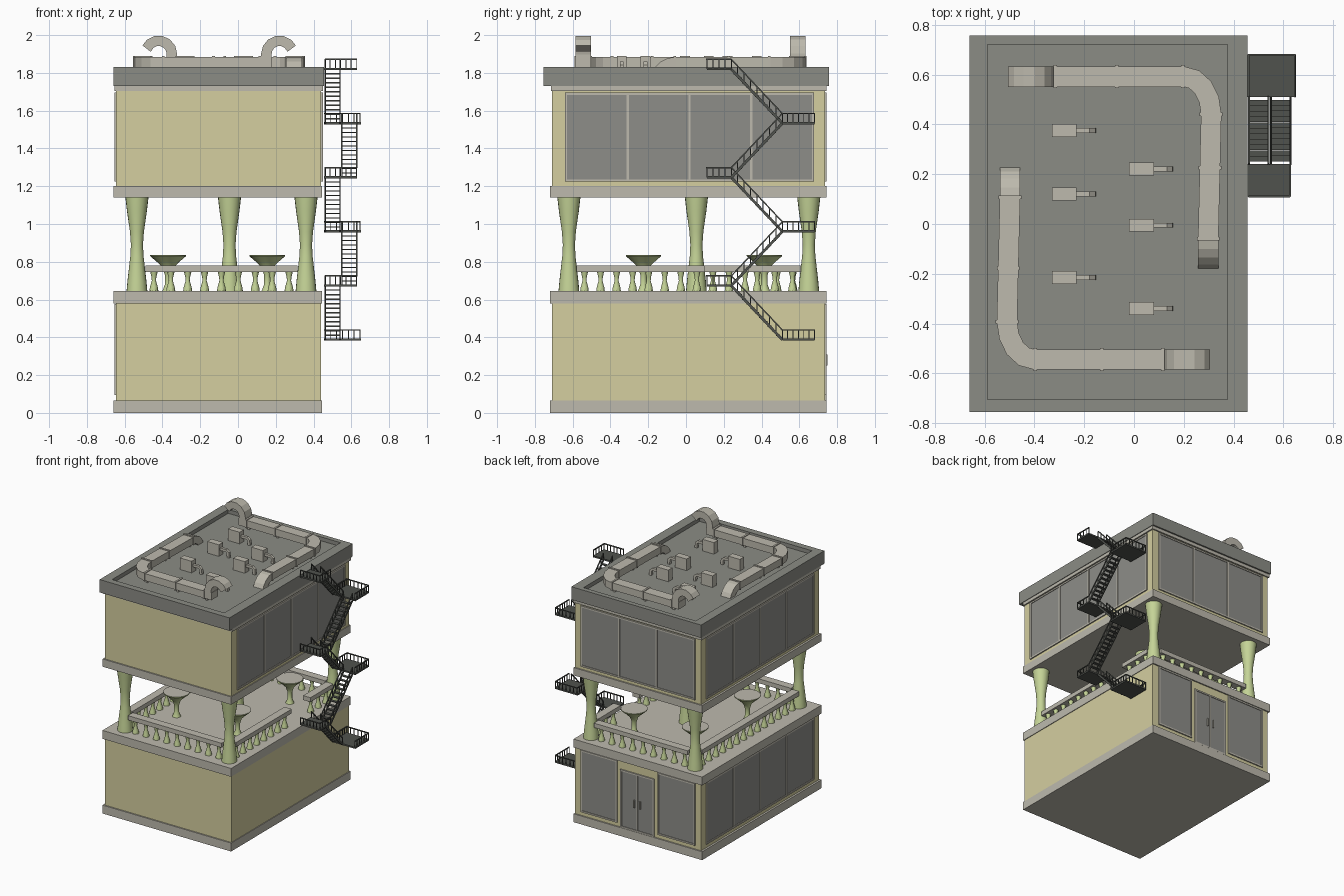
import bpy, bmesh
from math import sin, cos, pi, radians
from mathutils import Vector, Matrix

old = bpy.data.objects.get("Cube")
if old:
    bpy.data.objects.remove(old, do_unlink=True)

X, Y, Z = Vector((1, 0, 0)), Vector((0, 1, 0)), Vector((0, 0, 1))


def material(name, r, g, b):
    m = bpy.data.materials.new(name)
    m.use_nodes = True
    m.diffuse_color = (r, g, b, 1)
    m.node_tree.nodes["Principled BSDF"].inputs["Base Color"].default_value = (r, g, b, 1)
    return m


WALL = material("yellow_plaster", 0.66, 0.62, 0.35)
STONE = material("pale_concrete", 0.51, 0.49, 0.42)
ROOF = material("dark_roofing", 0.26, 0.265, 0.235)
GLASS = material("grey_glass", 0.27, 0.27, 0.25)
GREEN = material("pale_green", 0.56, 0.66, 0.31)
IRON = material("dark_iron", 0.08, 0.085, 0.075)


def finish(name, bm, *mats, smooth=False):
    bmesh.ops.recalc_face_normals(bm, faces=bm.faces)
    me = bpy.data.meshes.new(name)
    bm.to_mesh(me)
    bm.free()
    for m in mats:
        me.materials.append(m)
    ob = bpy.data.objects.new(name, me)
    bpy.context.scene.collection.objects.link(ob)
    if smooth:
        bpy.ops.object.select_all(action='DESELECT')
        bpy.context.view_layer.objects.active = ob
        ob.select_set(True)
        bpy.ops.object.shade_smooth_by_angle(angle=radians(35))
    return ob


def add_box(bm, x0, x1, y0, y1, z0, z1):
    mid = Vector((x0 + x1, y0 + y1, z0 + z1)) / 2
    size = Matrix.Diagonal((x1 - x0, y1 - y0, z1 - z0, 1))
    bmesh.ops.create_cube(bm, size=1, matrix=Matrix.Translation(mid) @ size)


def box(name, mat, *bounds):
    bm = bmesh.new()
    add_box(bm, *bounds)
    return finish(name, bm, mat)


def bridge(bm, rings):
    for a, b in zip(rings, rings[1:]):
        for i in range(len(a)):
            j = (i + 1) % len(a)
            bm.faces.new((a[i], a[j], b[j], b[i]))
    bm.faces.new(rings[0][::-1])
    bm.faces.new(rings[-1])


def sweep(bm, pts, n, w, h):
    """Rectangular section along a planar path; n is the plane normal."""
    pts = [Vector(p) for p in pts]
    rings = []
    for i, p in enumerate(pts):
        t = (pts[min(i + 1, len(pts) - 1)] - pts[max(i - 1, 0)]).normalized()
        u, v = n * w / 2, t.cross(n) * h / 2
        rings.append([bm.verts.new(p + q) for q in (u + v, u - v, -u - v, v - u)])
    bridge(bm, rings)


def lathe(bm, profile, x, y, segs):
    rings = [[bm.verts.new((x + r * cos(2 * pi * i / segs), y + r * sin(2 * pi * i / segs), z))
              for i in range(segs)] for r, z in profile]
    bridge(bm, rings)


# Main masses
box("base_slab", STONE, -.66, .445, -.72, .745, 0, .065)
box("lower_walls", WALL, -.645, .44, -.71, .735, .065, .585)
box("terrace_slab", STONE, -.66, .445, -.72, .745, .58, .645)
box("upper_floor_slab", STONE, -.66, .445, -.72, .745, 1.14, 1.2)
box("upper_walls", WALL, -.645, .44, -.71, .735, 1.2, 1.71)
box("eaves_trim", STONE, -.655, .45, -.715, .745, 1.705, 1.735)

# Roof with raised rim
bm = bmesh.new()
add_box(bm, -.66, .455, -.755, .757, 1.73, 1.8)
for x0, x1 in ((-.66, -.588), (.376, .455)):
    add_box(bm, x0, x1, -.755, .757, 1.8, 1.83)
for y0, y1 in ((-.755, -.705), (.72, .757)):
    add_box(bm, -.588, .376, y0, y1, 1.8, 1.83)
finish("roof", bm, ROOF)


# Windows: panes and frames laid on a wall plane
def window(name, axis, face, out, a0, a1, z0, z1, panes):
    glass, frame = bmesh.new(), bmesh.new()

    def put(bm, u0, u1, w0, w1, depth):
        d0, d1 = sorted((face, face + out * depth))
        if axis == 'x':
            add_box(bm, d0, d1, u0, u1, w0, w1)
        else:
            add_box(bm, u0, u1, d0, d1, w0, w1)

    f = .006
    put(glass, a0, a1, z0, z1, .004)
    for i in range(panes + 1):
        c = a0 + (a1 - a0) * i / panes
        put(frame, c - f, c + f, z0, z1, .009)
    for z in (z0, z1):
        put(frame, a0 - f, a1 + f, z - f, z + f, .009)
    finish(name + "_glass", glass, GLASS)
    finish(name + "_frame", frame, STONE)


LOW, HIGH = (.1, .57), (1.23, 1.69)
window("upper_left_windows", 'x', .44, 1, -.635, .672, *HIGH, 4)
window("upper_right_windows", 'x', -.645, -1, -.635, .672, *HIGH, 4)
window("lower_right_windows", 'x', -.645, -1, -.635, .672, *LOW, 4)
window("upper_back_windows", 'y', .735, 1, -.59, .38, *HIGH, 3)
window("lower_back_window_a", 'y', .735, 1, .08, .38, *LOW, 1)
window("lower_back_window_b", 'y', .735, 1, -.59, -.28, *LOW, 1)
window("back_door", 'y', .735, 1, -.24, .04, .072, .51, 2)
bm = bmesh.new()
for x in (-.125, -.075):
    add_box(bm, x - .004, x + .004, .739, .75, .25, .31)
finish("door_handles", bm, STONE)

# Columns, four corners and one in the middle
bm = bmesh.new()
column = [(.055, .645), (.05, .7), (.035, .83), (.032, .89), (.037, .96), (.053, 1.07), (.061, 1.14)]
for x, y in ((-.535, -.62), (.36, -.62), (-.535, .65), (.36, .65), (-.045, .055)):
    lathe(bm, column, x, y, 20)
finish("columns", bm, GREEN, smooth=True)

# Balustrade
rails, posts = bmesh.new(), bmesh.new()
baluster = [(.024, .645), (.021, .665), (.011, .7), (.013, .72), (.02, .748)]
runs = [((-.49, -.62), (.315, -.62)), ((-.49, .65), (.315, .65)), ((-.535, -.58), (-.535, .61)),
        ((.36, -.58), (.36, .1)), ((.36, .33), (.36, .61))]
for a, b in runs:
    a, b = Vector((*a, .762)), Vector((*b, .762))
    sweep(rails, (a, b), Z, .034, .062)
    n = max(2, round((b - a).length / .085))
    for i in range(n):
        p = a.lerp(b, (i + .5) / n)
        lathe(posts, baluster, p.x, p.y, 10)
finish("balustrade_rails", rails, STONE)
finish("balusters", posts, GREEN, smooth=True)

# Flared terrace tables
bm = bmesh.new()
table = [(.03, .645), (.017, .68), (.017, .73), (.03, .77), (.06, .8), (.095, .83), (.095, .836)]
for x in (-.37, .155):
    for y in (-.225, .415):
        lathe(bm, table, x, y, 18)
bm.normal_update()
for f in bm.faces:
    f.material_index = int(f.calc_center_median().z > .835)
finish("flared_tables", bm, GREEN, STONE, smooth=True)

# Roof ducts: one run, and the same run turned half way round
for k, name in enumerate(("back_duct", "front_duct")):
    bm = bmesh.new()
    zc, w, h = 1.856, .082, .055
    bend = [(.2 + .11 * sin(t * pi / 8), .44 + .152 * cos(t * pi / 8), zc) for t in range(5)]
    sweep(bm, [(-.38, .592, zc)] + bend + [(.298, -.06, zc)], Z, h, w)
    # hooked outlet
    arc = [radians(a) for a in range(0, 157, 26)]
    hook = [(-.42 + .07 * cos(a), .592, 1.9 + .07 * sin(a)) for a in arc]
    sweep(bm, [(-.35, .592, 1.84)] + hook, Y, w, h)
    # elbow into the roof
    elbow = [(.298, -.06 - .1 * sin(t * pi / 10), 1.756 + .1 * cos(t * pi / 10)) for t in range(6)]
    sweep(bm, elbow, X, w, h)
    # joint collars and feet
    for x in (-.316, -.07, .196):
        add_box(bm, x - .007, x + .007, .546, .638, 1.824, 1.889)
        add_box(bm, x - .007, x + .007, .58, .604, 1.795, 1.83)
    for x, y in ((.31, .44), (.305, .226), (.298, -.06)):
        add_box(bm, x - .046, x + .046, y - .007, y + .007, 1.824, 1.889)
        add_box(bm, x - .012, x + .012, y - .007, y + .007, 1.795, 1.83)
    if k:
        bmesh.ops.rotate(bm, verts=bm.verts, cent=(-.1, .024, 0), matrix=Matrix.Rotation(pi, 3, 'Z'))
    finish(name, bm, STONE)

# Roof units with small bent pipes
bm = bmesh.new()
for x, ys in ((-.33, (.375, .12, -.215)), (-.02, (.22, -.005, -.34))):
    for y in ys:
        add_box(bm, x, x + .1, y - .026, y + .026, 1.795, 1.89)
        sweep(bm, [(x + .09, y, 1.85), (x + .15, y, 1.85), (x + .165, y, 1.838), (x + .167, y, 1.795)], Y, .02, .02)
finish("roof_units", bm, STONE)

# Zigzag outside stair
bm = bmesh.new()
NEAR, FAR, RAIL, T = .24, .51, .052, .007


def railing(a, b):
    """Top rail, bottom rail and uprights between two floor points."""
    a, b, up = Vector(a), Vector(b), Z * RAIL
    sweep(bm, (a + up, b + up), Z, T, T)
    n = max(2, round((b - a).length / .03))
    for i in range(n + 1):
        p = a.lerp(b, i / n)
        sweep(bm, (p, p + up), X, .005, .005)


def landing_height(i):
    return .387 + .2865 * i


for i in range(6):
    z, far = landing_height(i), i % 2 == 0
    y0, y1, x1 = (FAR, .68, .65) if far else (.11, NEAR, .63)
    end = y1 if far else y0
    add_box(bm, .455, x1, y0, y1, z - .005, z + .007)
    railing((x1 - .004, y0, z), (x1 - .004, y1, z))
    railing((.46, end, z), (x1 - .004, end, z))
    if far:
        railing((.46, y0, z), (.46, y1, z))
    if i == 5:
        continue
    # flight up to the next landing
    xa, xb = (.462, .54) if far else (.55, .628)
    ys, ye = (FAR, NEAR) if far else (NEAR, FAR)
    for x in (xa, xb):
        a, b = Vector((x, ys, z)), Vector((x, ye, landing_height(i + 1)))
        sweep(bm, (a, b), X, .006, .014)
        sweep(bm, (a + Z * RAIL, b + Z * RAIL), X, T, T)
        for s in range(9):
            p = a.lerp(b, s / 8)
            sweep(bm, (p, p + Z * RAIL), X, .005, .005)
    for s in range(1, 12):
        p = a.lerp(b, s / 12)
        add_box(bm, xa, xb, p.y - .011, p.y + .011, p.z - .003, p.z + .003)
finish("outside_stair", bm, IRON)
